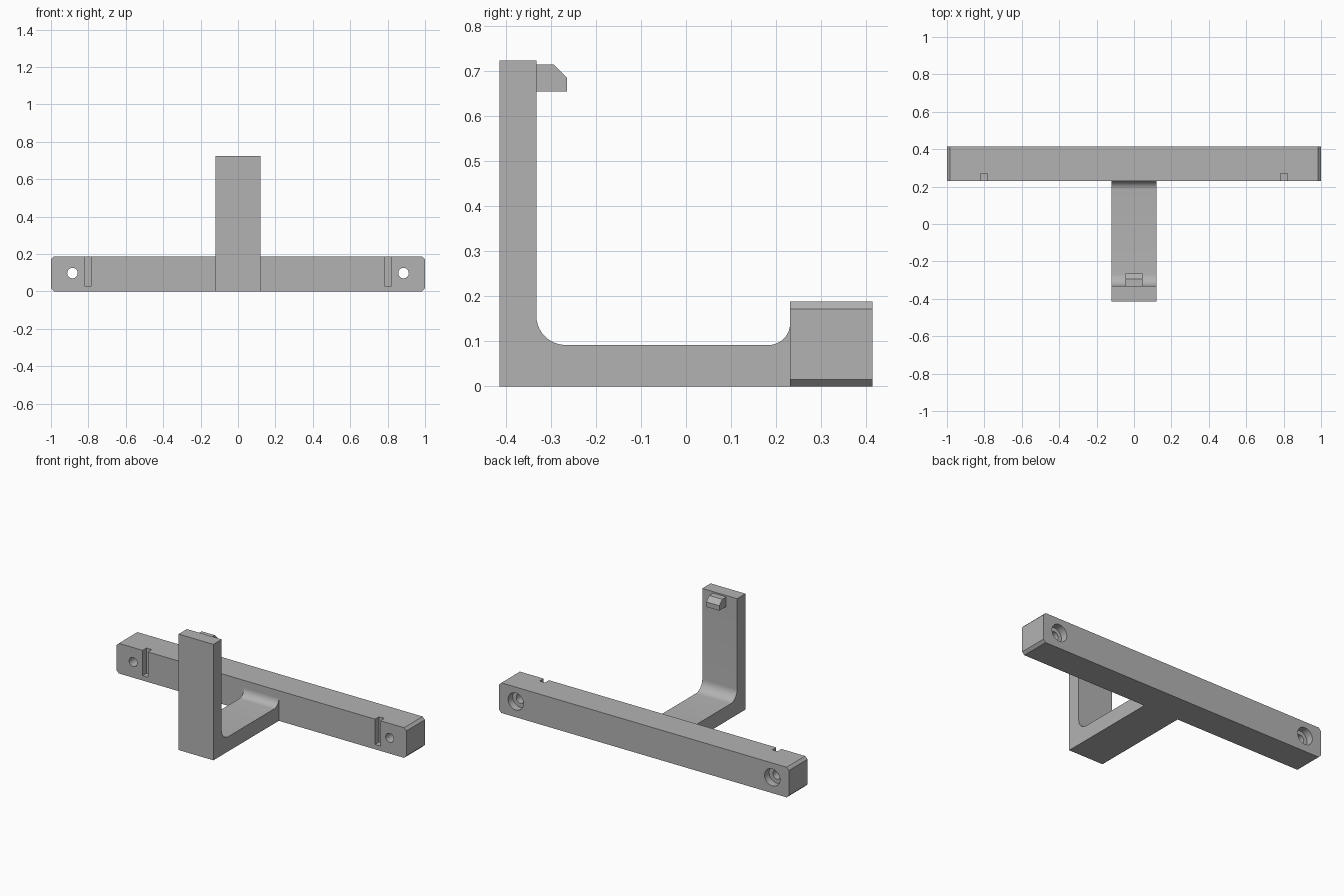
import bpy
import bmesh
from math import sin, cos, pi, radians
from mathutils import Vector

cube = bpy.data.objects.get("Cube")
if cube:
    bpy.data.objects.remove(cube, do_unlink=True)

grey = bpy.data.materials.new("plain grey")
grey.use_nodes = True
grey.diffuse_color = (0.45, 0.45, 0.45, 1)
grey.node_tree.nodes["Principled BSDF"].inputs["Base Color"].default_value = grey.diffuse_color


def prism(name, profile, start, end, axis):
    """Extrude a 2D profile along x (profile in y, z) or y (profile in x, z)."""
    bm = bmesh.new()
    place = {"x": lambda a, b: (start, a, b), "y": lambda a, b: (a, start, b)}[axis]
    face = bm.faces.new([bm.verts.new(place(a, b)) for a, b in profile])
    new = bmesh.ops.extrude_face_region(bm, geom=[face])["geom"]
    step = Vector((end - start, 0, 0)) if axis == "x" else Vector((0, end - start, 0))
    bmesh.ops.translate(bm, vec=step, verts=[v for v in new if isinstance(v, bmesh.types.BMVert)])
    bmesh.ops.recalc_face_normals(bm, faces=bm.faces[:])
    mesh = bpy.data.meshes.new(name)
    bm.to_mesh(mesh)
    bm.free()
    mesh.materials.append(grey)
    obj = bpy.data.objects.new(name, mesh)
    bpy.context.collection.objects.link(obj)
    return obj


def arc(cy, cz, r, a0, a1, steps=10):
    angles = [radians(a0 + (a1 - a0) * i / steps) for i in range(steps + 1)]
    return [(cy + r * cos(a), cz + r * sin(a)) for a in angles]


def circle(cx, cz, r, sides=40):
    return [(cx + r * cos(2 * pi * i / sides), cz + r * sin(2 * pi * i / sides)) for i in range(sides)]


def cut(target, cutter):
    cutter.hide_render = True
    mod = target.modifiers.new("cut", "BOOLEAN")
    mod.operation = "DIFFERENCE"
    mod.solver = "EXACT"
    mod.object = cutter
    bpy.context.view_layer.objects.active = target
    bpy.ops.object.modifier_apply(modifier=mod.name)
    bpy.data.objects.remove(cutter, do_unlink=True)


# Mounting bar with chamfered long ends
FRONT, BACK, TOP, C = 0.231, 0.414, 0.188, 0.016
bar = prism("mounting_bar", [
    (-1 + C, 0), (1 - C, 0), (1, C), (1, TOP - C),
    (1 - C, TOP), (-1 + C, TOP), (-1, TOP - C), (-1, C)], FRONT, BACK, "y")

# Screw holes, rear counterbores and front slots on both ends
for side in (-1, 1):
    x = side * 0.885
    cut(bar, prism("screw_hole", circle(x, 0.098, 0.028), FRONT - 0.1, BACK + 0.1, "y"))
    cut(bar, prism("counterbore", circle(x, 0.098, 0.053), BACK - 0.045, BACK + 0.1, "y"))
    a, b = side * 0.802 - 0.018, side * 0.802 + 0.018
    cut(bar, prism("slot", [(a, 0.03), (b, 0.03), (b, 0.3), (a, 0.3)], FRONT - 0.1, 0.27, "y"))

# Upturned arm with filleted inner corners
arm_profile = [(-0.414, 0), (FRONT, 0)]
arm_profile += arc(FRONT - 0.048, 0.14, 0.048, 0, -90)
arm_profile += arc(-0.267, 0.157, 0.065, 270, 180)
arm_profile += [(-0.332, 0.723), (-0.414, 0.723)]
arm = prism("hook_arm", arm_profile, -0.12, 0.12, "x")

# Small catch near the top of the arm
catch = prism("retaining_catch", [
    (-0.332, 0.654), (-0.264, 0.654), (-0.264, 0.685),
    (-0.293, 0.714), (-0.332, 0.714)], -0.045, 0.045, "x")

# Smooth curves, crisp edges
bpy.ops.object.select_all(action="DESELECT")
for obj in (bar, arm, catch):
    obj.select_set(True)
bpy.context.view_layer.objects.active = bar
bpy.ops.object.shade_smooth_by_angle(angle=radians(30))
